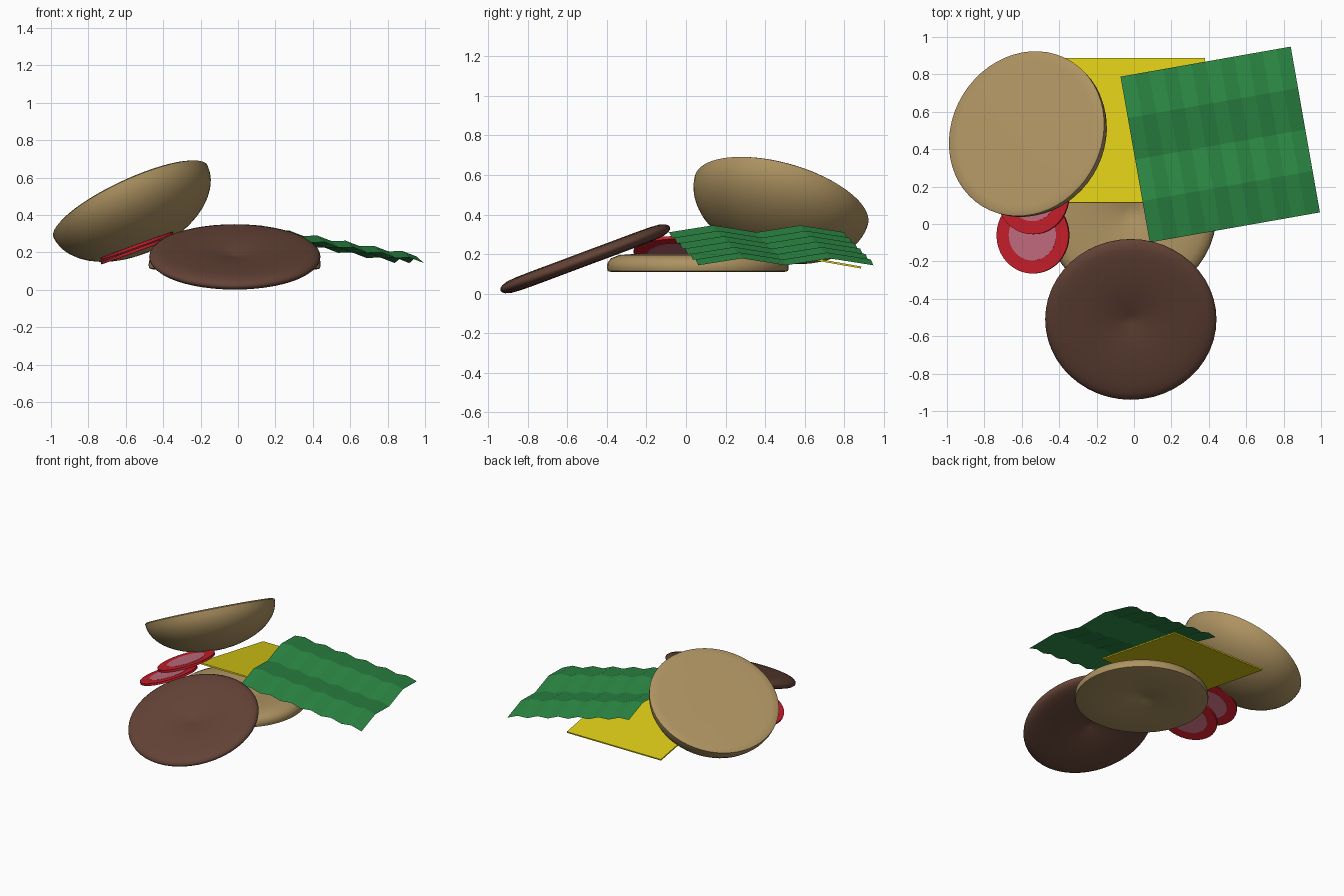
import bpy, bmesh, math
from mathutils import Vector, Matrix

if "Cube" in bpy.data.objects:
    bpy.data.objects.remove(bpy.data.objects["Cube"])


def material(name, rgb):
    m = bpy.data.materials.new(name)
    m.diffuse_color = (*rgb, 1)
    m.use_nodes = True
    m.node_tree.nodes["Principled BSDF"].inputs["Base Color"].default_value = m.diffuse_color
    return m


TAN = material("bread", (0.42, 0.29, 0.12))
BROWN = material("meat", (0.125, 0.055, 0.037))
YELLOW = material("cheese", (0.72, 0.60, 0.008))
GREEN = material("leaf", (0.025, 0.25, 0.06))
RED = material("tomato_skin", (0.55, 0.012, 0.022))
PINK = material("tomato_flesh", (0.52, 0.14, 0.20))


def add_object(name, bm, mat, matrix, smooth=None):
    bmesh.ops.recalc_face_normals(bm, faces=bm.faces)
    me = bpy.data.meshes.new(name)
    bm.to_mesh(me)
    bm.free()
    me.materials.append(mat)
    ob = bpy.data.objects.new(name, me)
    bpy.context.collection.objects.link(ob)
    ob.matrix_world = matrix
    if smooth:
        bpy.ops.object.select_all(action='DESELECT')
        ob.select_set(True)
        bpy.context.view_layer.objects.active = ob
        bpy.ops.object.shade_smooth_by_angle(angle=math.radians(smooth))
    return ob


def lathe(name, profile, mat, matrix, n=48, smooth=50):
    """Spin an (r, z) profile that starts and ends on the axis."""
    bm = bmesh.new()
    rings = []
    for r, z in profile:
        if r == 0:
            rings.append([bm.verts.new((0, 0, z))] * n)
        else:
            rings.append([bm.verts.new((r * math.cos(2 * math.pi * i / n),
                                        r * math.sin(2 * math.pi * i / n), z)) for i in range(n)])
    for a, b in zip(rings, rings[1:]):
        for i in range(n):
            j = (i + 1) % n
            bm.faces.new(list(dict.fromkeys((a[i], a[j], b[j], b[i]))))
    return add_object(name, bm, mat, matrix, smooth)


def place(x, y, z, axis='X', deg=0):
    return Matrix.Translation((x, y, z)) @ Matrix.Rotation(math.radians(deg), 4, axis)


# bottom bun: flat-based disc dimpled on both sides
lathe("bottom_bun", [(0, .150), (.04, .160), (.09, .174), (.16, .188), (.25, .197), (.34, .199),
                     (.40, .194), (.44, .178), (.458, .155), (.46, .13), (.456, .114), (.44, .11),
                     (.30, .11), (.20, .112), (.13, .119), (.08, .128), (.04, .137), (0, .146)],
      TAN, place(-.018, .06, 0))

# patty: thin tilted disc with a dimple on each side
top = [(0, .002), (.03, .009), (.07, .017), (.12, .025), (.19, .033), (.28, .036),
       (.36, .035), (.41, .031), (.44, .022), (.455, .01)]
lathe("patty", top + [(.458, 0)] + [(r, -z) for r, z in reversed(top)],
      BROWN, place(-.017, -.51, .176, 'X', 20.5))

# top bun: upturned dome with a flat cut face
R, D = .455, .28
dome = [(0, .004), (.2, .004), (.40, .002), (.44, 0)]
dome += [(R * math.cos(t), -.008 - (D - .008) * math.sin(t))
         for t in (math.pi / 2 * k / 12 for k in range(12))] + [(0, -D)]
tilt = Vector((-.41, .25, .877)).to_track_quat('Z', 'Y').to_matrix().to_4x4()
lathe("top_bun", dome, TAN, Matrix.Translation((-.578, .485, .48)) @ tilt, n=56)

# cheese slice
bm = bmesh.new()
bmesh.ops.create_cube(bm, size=1)
bmesh.ops.scale(bm, vec=(.79, .785, .01), verts=bm.verts)
add_object("cheese_slice", bm, YELLOW, place(-.015, .5, .2, 'X', -10))

# lettuce: sheet pleated finely one way, broadly the other
bm = bmesh.new()
pleats, folds = 12, 4
grid = []
for i in range(pleats + 1):
    u = i / pleats
    drop = -.165 * u + (.016 if i % 2 else 0)
    grid.append([bm.verts.new(((u - .5) * .924, (j / folds - .5) * .9,
                               drop + (.035 if j % 2 else 0))) for j in range(folds + 1)])
for a, b in zip(grid, grid[1:]):
    for j in range(folds):
        bm.faces.new((a[j], b[j], b[j + 1], a[j + 1]))
add_object("lettuce", bm, GREEN, place(.461, .425, .308, 'Z', 10))

# tomato slices: red disc with a pink core showing on both faces
for k, (y, z) in enumerate(((-.06, .213), (.15, .235)), 1):
    m = place(-.54, y, z, 'Y', -20)
    for part, r, h, mat in (("skin", .205, .008, RED), ("flesh", .135, .0095, PINK)):
        lathe(f"tomato_{part}_{k}", [(0, h), (r, h), (r, -h), (0, -h)], mat, m, n=40, smooth=30)
